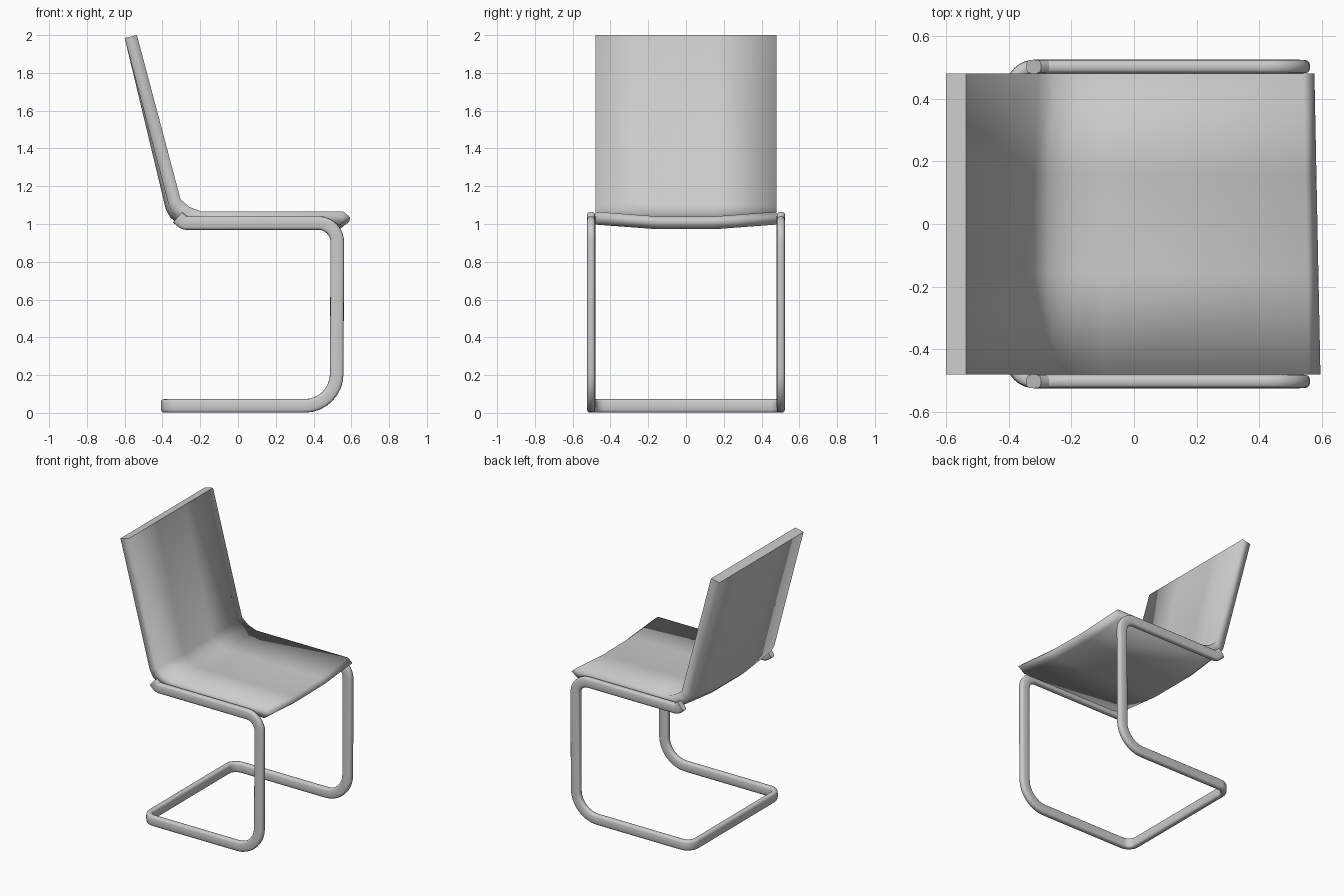
import bpy
import bmesh
from math import cos, sin, tan, pi, copysign
from mathutils import Vector

cube = bpy.data.objects.get("Cube")
if cube:
    bpy.data.objects.remove(cube)

grey = bpy.data.materials.new("plain_grey")
grey.use_nodes = True
grey.diffuse_color = (0.6, 0.6, 0.6, 1)
grey.node_tree.nodes["Principled BSDF"].inputs["Base Color"].default_value = grey.diffuse_color


def finish(name, bm, flat):
    """Turn a bmesh into a smooth object whose listed faces stay flat."""
    bmesh.ops.recalc_face_normals(bm, faces=bm.faces[:])
    for face in bm.faces:
        face.smooth = face not in flat
    mesh = bpy.data.meshes.new(name)
    bm.to_mesh(mesh)
    bm.free()
    mesh.materials.append(grey)
    obj = bpy.data.objects.new(name, mesh)
    bpy.context.collection.objects.link(obj)


def bridge(bm, rings):
    """Join neighbouring closed rings with quads."""
    quads = []
    for a, b in zip(rings, rings[1:]):
        for i in range(len(a)):
            j = (i + 1) % len(a)
            quads.append(bm.faces.new((a[i], a[j], b[j], b[i])))
    return quads


def fillet(corners, radii, steps=8):
    """Round each inner corner of a path with an arc."""
    path = [corners[0]]
    for before, corner, after, r in zip(corners, corners[1:], corners[2:], radii):
        u, v = (before - corner).normalized(), (after - corner).normalized()
        half = (pi - u.angle(v)) / 2
        start = corner + u * r * tan(half)
        inward = (u + v).normalized()
        centre = corner + inward * (r / cos(half))
        for k in range(steps + 1):
            t = -half + 2 * half * k / steps
            along = (v - u).normalized()
            path.append(centre + (along * sin(t) - inward * cos(t)) * r)
    return path + [corners[-1]]


# Cantilever frame: one bent tube, mirrored across y
side = [Vector((x, 0.502, z)) for x, z in
        ((-0.32, 1.036), (-0.284, 1.005), (0.526, 1.005), (0.522, 0.037), (-0.387, 0.037))]
corners = side + [Vector((p.x, -p.y, p.z)) for p in reversed(side)]
bends = [0.038, 0.1, 0.17, 0.07]
path = fillet(corners, bends + bends[::-1])

bm = bmesh.new()
rings = []
across = Vector((0, 1, 0))
last = None
for i, p in enumerate(path):
    tangent = (path[min(i + 1, len(path) - 1)] - path[max(i - 1, 0)]).normalized()
    if last:
        across = last.rotation_difference(tangent) @ across
    last = tangent
    depth = tangent.cross(across)
    ring = []
    for k in range(16):
        c, s = cos(2 * pi * k / 16), sin(2 * pi * k / 16)
        # squarish oval section
        ring.append(bm.verts.new(p + across * 0.022 * copysign(abs(c) ** 0.6, c)
                                 + depth * 0.036 * copysign(abs(s) ** 0.6, s)))
    rings.append(ring)
bridge(bm, rings)
caps = [bm.faces.new(rings[0]), bm.faces.new(rings[-1])]
finish("tube_frame", bm, caps)

# Seat and backrest: one folded sheet, dished along its middle
upper = [(-0.535, 2.0), (-0.304, 1.13), (-0.257, 1.09), (-0.19, 1.065), (-0.1, 1.065), (0.55, 1.065)]
lower = [(-0.6, 1.985), (-0.368, 1.105), (-0.345, 1.06), (-0.3, 1.02), (-0.22, 1.0), (0.535, 0.997)]
outline = upper + [(0.585, 1.035)] + lower[::-1]
n = len(upper)

bm = bmesh.new()
rings = []
for y in (-0.48, -0.16, 0.16, 0.48):
    dish = 1 if abs(y) < 0.3 else 0
    ring = []
    for x, z in outline:
        if z < 1.2:
            if x < -0.15:
                x -= 0.015 * dish
            z -= 0.024 * dish
        if x > 0.5:
            x -= 0.02 * y
        ring.append(bm.verts.new((x, y, z)))
    rings.append(ring)
quads = bridge(bm, rings)
for ring in (rings[0], rings[-1]):
    for i in range(n - 1):
        bm.faces.new((ring[i], ring[i + 1], ring[-2 - i], ring[-1 - i]))
    bm.faces.new(ring[n - 1:n + 2])
top_edge = [f for f in quads if f.calc_center_median().z > 1.9]
finish("seat_and_backrest", bm, top_edge)
